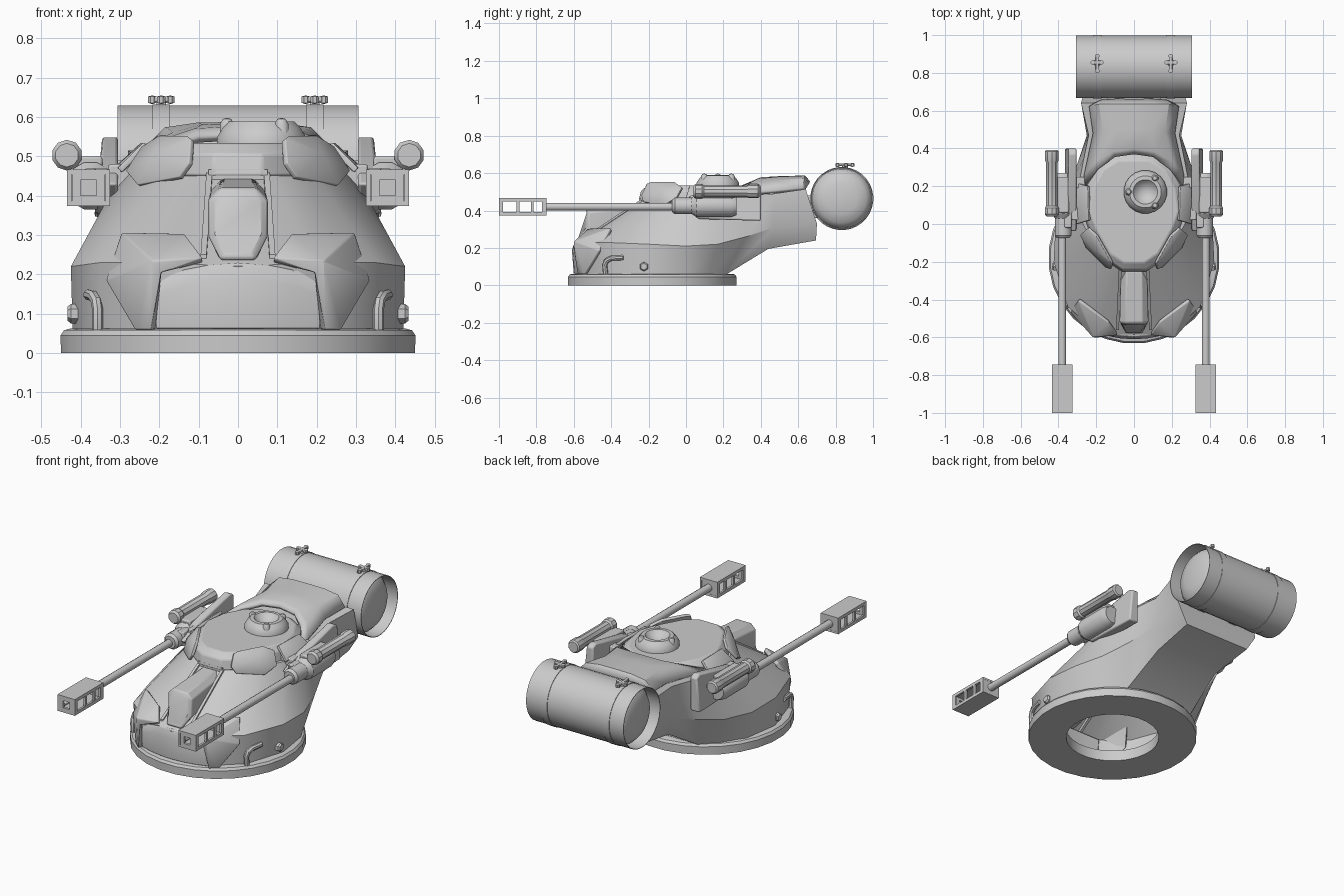
import bpy, bmesh
from math import sin, cos, pi
from mathutils import Vector

if "Cube" in bpy.data.objects:
    bpy.data.objects.remove(bpy.data.objects["Cube"])


def build(name, verts, faces, mirror=False, solid=0, bevel=0):
    """Mesh in world coordinates, optionally mirrored over x, thickened, bevelled."""
    bm = bmesh.new()
    vs = [bm.verts.new(v) for v in verts]
    for f in faces:
        bm.faces.new([vs[i] for i in f])
    bmesh.ops.remove_doubles(bm, verts=bm.verts, dist=1e-4)
    bmesh.ops.recalc_face_normals(bm, faces=bm.faces)
    me = bpy.data.meshes.new(name)
    bm.to_mesh(me)
    bm.free()
    ob = bpy.data.objects.new(name, me)
    bpy.context.collection.objects.link(ob)
    if solid:
        m = ob.modifiers.new("thickness", 'SOLIDIFY')
        m.thickness, m.offset = solid, 0
    if bevel:
        m = ob.modifiers.new("bevel", 'BEVEL')
        m.width, m.segments, m.limit_method = bevel, 2, 'ANGLE'
    if mirror:
        m = ob.modifiers.new("mirror", 'MIRROR')
        m.use_mirror_merge = False
    return ob


def revolve(name, profile, center, axis='Z', n=16, mirror=False, closed=False):
    """Spin (radius, height) points round an axis through center."""
    c, verts, faces, k = Vector(center), [], [], len(profile)
    for i in range(n):
        a = 2 * pi * (i + 0.5) / n
        for r, h in profile:
            u, v = r * cos(a), r * sin(a)
            verts.append(c + Vector({'Z': (u, v, h), 'Y': (u, h, v), 'X': (h, u, v)}[axis]))
    for i in range(n):
        j = (i + 1) % n
        for a in range(k if closed else k - 1):
            b = (a + 1) % k
            q = [i * k + a, i * k + b, j * k + b, j * k + a]
            if profile[a][0] == 0:
                q = [i * k, i * k + b, j * k + b]
            elif profile[b][0] == 0:
                q = q[:2] + q[3:]
            faces.append(q)
    return build(name, verts, faces, mirror)


def loft(name, rings, mirror=False, bevel=0, solid=0, closed=True):
    """Skin between rings of equal point count; closed rings get end caps."""
    k = len(rings[0])
    verts = [p for r in rings for p in r]
    faces = [[a * k + i, a * k + (i + 1) % k, (a + 1) * k + (i + 1) % k, (a + 1) * k + i]
             for a in range(len(rings) - 1) for i in range(k if closed else k - 1)]
    if closed:
        faces += [list(range(k)), list(range((len(rings) - 1) * k, len(rings) * k))]
    return build(name, verts, faces, mirror, solid, bevel)


def boxes(name, specs, mirror=False, bevel=0):
    """Several boxes in one object, each (x0, x1, y0, y1, z0, z1)."""
    verts, faces = [], []
    for x0, x1, y0, y1, z0, z1 in specs:
        o = len(verts)
        verts += [(x, y, z) for x in (x0, x1) for y in (y0, y1) for z in (z0, z1)]
        faces += [[o + i for i in f] for f in ((0, 1, 3, 2), (4, 5, 7, 6), (0, 1, 5, 4),
                                               (2, 3, 7, 6), (0, 2, 6, 4), (1, 3, 7, 5))]
    return build(name, verts, faces, mirror, 0, bevel)


def tube(name, pts, r):
    """Round bar along a path, mirrored."""
    cu = bpy.data.curves.new(name, 'CURVE')
    cu.dimensions, cu.bevel_depth, cu.bevel_resolution, cu.use_fill_caps = '3D', r, 2, True
    sp = cu.splines.new('POLY')
    sp.points.add(len(pts) - 1)
    for p, co in zip(sp.points, pts):
        p.co = (*co, 1)
    tmp = bpy.data.objects.new(name, cu)
    me = bpy.data.meshes.new_from_object(tmp)
    bpy.data.objects.remove(tmp)
    ob = bpy.data.objects.new(name, me)
    bpy.context.collection.objects.link(ob)
    ob.modifiers.new("mirror", 'MIRROR').use_mirror_merge = False


# Turret ring with open centre
revolve("turret_ring", [(0.25, 0), (0.453, 0), (0.454, 0.045), (0.445, 0.058), (0.43, 0.062), (0.25, 0.062)],
        (0, -0.18, 0), n=28, closed=True)

# Main shell: half outlines at foot, belt and shoulder, front to back
foot = [(0, -.59, .05), (.2, -.555, .05), (.35, -.42, .05), (.42, -.2, .05), (.39, 0, .05),
        (.31, .12, .05), (.22, .21, .055), (.2, .44, .195), (.21, .695, .24)]
belt = [(0, -.60, .22), (.2, -.565, .23), (.35, -.44, .23), (.425, -.2, .22), (.415, 0, .21),
        (.36, .17, .22), (.3, .32, .26), (.25, .47, .31), (.265, .70, .33)]
shoulder = [(0, -.22, .46), (.08, -.22, .46), (.19, -.14, .46), (.27, 0, .455), (.295, .1, .46),
            (.29, .22, .47), (.265, .35, .48), (.24, .47, .49), (.28, .64, .515)]
levels, n = [foot, belt, shoulder], 9
verts = [(s * x, y, z) for s in (1, -1) for lv in levels for x, y, z in lv]
R = 3 * n
faces = [[o + a * n + i, o + a * n + i + 1, o + a * n + n + i + 1, o + a * n + n + i]
         for o in (0, R) for a in (0, 1) for i in range(n - 1)]
faces += [[i, i + 1, R + i + 1, R + i] for i in (6, 7)]
faces += [[2 * n + i, 2 * n + i + 1, R + 2 * n + i + 1, R + 2 * n + i] for i in range(1, n - 1)]
faces += [[2 * n, 2 * n + 1, R + 2 * n + 1]]
faces += [[a * n + 8, a * n + n + 8, R + a * n + n + 8, R + a * n + 8] for a in (0, 1)]
build("turret_shell", verts, faces)

# Oval roof plate
half = [(.06, -.235), (.14, -.18), (.225, -.03), (.26, .07), (.24, .2), (.18, .31), (.09, .365)]
oval = half + [(-x, y) for x, y in reversed(half)]
loft("roof_plate", [[(x * s, .07 + (y - .07) * s, z) for x, y in oval]
                    for s, z in ((1.06, .45), (1.02, .505), (.9, .534))], bevel=.006)

# Rear hood over the bustle
def row(p):
    return [(-x, y, z) for x, y, z in reversed(p[1:])] + p
loft("rear_hood", [row([(0, .375, .55), (.1, .36, .545), (.19, .29, .52), (.255, .2, .485)]),
                   row([(0, .40, .567), (.11, .385, .56), (.2, .33, .53), (.26, .26, .485)]),
                   row([(0, .50, .573), (.09, .50, .57), (.16, .49, .552), (.21, .48, .50)]),
                   row([(0, .63, .577), (.1, .63, .576), (.18, .63, .565), (.23, .62, .515)]),
                   row([(0, .655, .55), (.1, .655, .55), (.17, .65, .54), (.21, .63, .51)])],
     closed=False, solid=.022)

# Cupola with sunken bowl and three knobs
revolve("cupola", [(.115, .52), (.115, .548), (.1, .572), (.085, .588), (.065, .589), (.05, .57),
                   (.025, .556), (0, .553)], (.06, .17, 0), n=20)
for a in (55, 180, 305):
    a *= pi / 180
    revolve("cupola_knob", [(0, .598), (.011, .595), (.019, .582), (.019, .55)],
            (.06 + .088 * cos(a), .17 + .088 * sin(a), 0), n=10)

# Roof cheek armour, front and side
build("roof_cheek", [(.115, -.205, .54), (.125, -.185, .548), (.195, -.06, .548), (.24, -.02, .52),
                     (.28, -.055, .46), (.25, -.12, .425), (.145, -.225, .445), (.12, -.235, .48),
                     (.21, -.13, .503)],
      [(i, (i + 1) % 8, 8) for i in range(8)], True, .016, .003)
build("side_armour", [(.235, .02, .53), (.3, .0, .465), (.31, .22, .465), (.24, .2, .53)],
      [(0, 1, 2, 3)], True, .016, .003)

# Lower front cheek armour and centre lip
build("front_cheek", [(.29, -.40, .30), (.135, -.515, .295), (.09, -.58, .235), (.195, -.59, .205),
                      (.215, -.57, .06), (.255, -.535, .06), (.328, -.46, .182), (.215, -.59, .23)],
      [(i, (i + 1) % 7, 7) for i in range(7)], True, .022, .004)
loft("front_lip", [[(x, -.60 + .9 * x * x, .06), (x, -.61 + .9 * x * x, .19 - x * x), (x, -.595 + .9 * x * x, .23 - x * x),
                    (x, -.54, .225)] for x in (-.21, -.14, -.07, 0, .07, .14, .21)], bevel=.004)

# Front sight housing in its slot
def oct_ring(y, w, z0, z1, c):
    return [(-w + c, y, z0), (w - c, y, z0), (w, y, z0 + 2 * c), (w, y, z1 - c),
            (w - c, y, z1), (-w + c, y, z1), (-w, y, z1 - c), (-w, y, z0 + 2 * c)]
low = oct_ring(-.52, .076, .235, .42, .03)
low[0], low[1] = (-.045, -.575, .235), (.045, -.575, .235)
tip = oct_ring(-.532, .062, .25, .405, .025)
tip[0], tip[1] = (-.037, -.58, .25), (.037, -.58, .25)
loft("sight_housing", [oct_ring(-.25, .07, .3, .443, .03), low, tip], bevel=.006)
loft("sight_frame", [[(.065, -.23, .466), (.08, -.23, .466), (.08, -.23, .43), (.065, -.23, .43)],
                     [(.08, -.56, .25), (.095, -.56, .25), (.095, -.56, .22), (.08, -.56, .22)]], True)
boxes("sight_frame_top", [(-.075, .075, -.25, -.22, .44, .466)])

# Guns: barrel, stepped receiver and slotted muzzle brake
revolve("gun_barrel", [(0, -.76), (.021, -.76), (.021, -.05), (0, -.05)], (.38, 0, .42), 'Y', 12, True)
revolve("gun_receiver", [(0, -.075), (.034, -.075), (.045, -.06), (.045, .03), (.062, .055), (.062, .24),
                         (.05, .27), (0, .27)], (.375, 0, .425), 'Y', 12, True)
parts = [(.325, .435, -1, -.745, z, z + .012) for z in (.374, .454)]
for x in (.325, .423):
    parts += [(x, x + .012, y, y + w, .385, .455) for y, w in ((-1, .022), (-.905, .015), (-.83, .015), (-.77, .025))]
    parts += [(x, x + .012, -.999, -.746, z, z + .012) for z in (.38, .448)]
parts.append((.33, .43, -.76, -.746, .38, .46))
boxes("muzzle_brake", parts, True)
revolve("muzzle_collar", [(.028, -1), (.06, -1), (.06, -.985), (.028, -.985)], (.38, 0, .42), 'Y', 4, True, True)

# Gun mounting plates, brackets and side launch tubes
side = [(-.04, .43), (.07, .355), (.40, .345), (.40, .535), (.37, .55), (.09, .49)]
loft("gun_plate", [[(x + (z - .45) * k, y, z) for y, z in side] for x, k in ((.305, .0), (.355, -.1))],
     True, .008)
boxes("gun_bracket", [(.25, .33, .02, .09, .40, .48), (.25, .33, .19, .25, .41, .49),
                      (.345, .42, .06, .25, .45, .50), (.33, .37, -.02, .08, .39, .47)], True, .006)
revolve("launch_tube", [(0, .04), (.03, .04), (.039, .052), (.039, .085), (.032, .095), (.032, .325),
                        (.037, .335), (.037, .385), (.03, .392), (0, .392)], (.435, 0, .503), 'Y', 10, True)

# Rear drum with recessed domed ends, straps and clasps
revolve("drum", [(0, -.285), (.08, -.28), (.13, -.265), (.155, -.24), (.163, -.205), (.163, -.306), (.166, -.306),
                 (.166, .306), (.163, .306), (.163, .205), (.155, .24), (.13, .265), (.08, .28), (0, .285)],
        (0, .833, .464), 'X', 32)
revolve("drum_strap", [(.16, -.022), (.169, -.022), (.169, .022), (.16, .022)], (.195, .833, .464), 'X', 32, True, True)
boxes("strap_clasp", [(.168, .222, .845, .865, .638, .652), (.187, .203, .805, .895, .638, .652),
                      (.183, .207, .835, .865, .61, .64)], True, .004)
for x, y in ((.195, .81), (.195, .89), (.172, .855), (.218, .855)):
    revolve("clasp_knob", [(0, .633), (.012, .636), (.012, .652), (0, .655)], (x, y, 0), 'Z', 8, True)
boxes("drum_mount", [(.08, .14, .62, .72, .36, .48)], True, .005)

# Tow handles and side bolts at the foot
tube("tow_handle", [(.357, -.43, .06), (.357, -.435, .11), (.36, -.425, .132), (.368, -.40, .145), (.38, -.335, .148)], .014)
revolve("side_bolt", [(0, .018), (.018, .018), (.025, .01), (.025, -.03)], (.415, -.225, .10), 'X', 6, True)

bpy.ops.object.select_all(action='SELECT')
bpy.context.view_layer.objects.active = bpy.context.selected_objects[0]
bpy.ops.object.shade_smooth_by_angle(angle=0.56)
